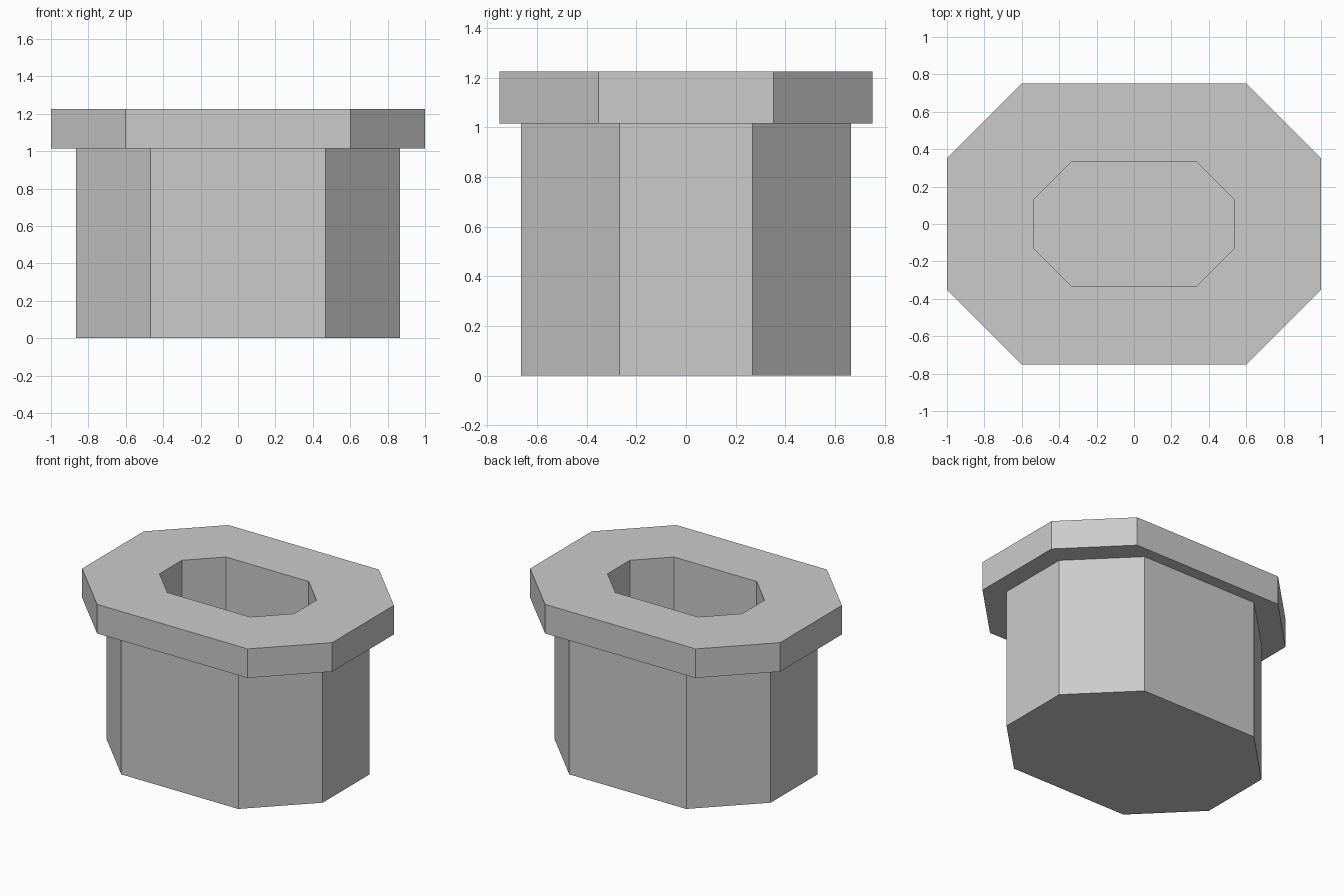
import bpy
import bmesh

cube = bpy.data.objects.get("Cube")
if cube:
    bpy.data.objects.remove(cube, do_unlink=True)

# Single flat grey
grey = bpy.data.materials.new("plain_grey")
grey.use_nodes = True
colour = (0.6, 0.6, 0.6, 1)
grey.diffuse_color = colour
grey.node_tree.nodes["Principled BSDF"].inputs["Base Color"].default_value = colour


def octagon(bm, half_x, half_y, corner, z):
    """Rectangle with chamfered corners, counter-clockwise."""
    a, b = half_x - corner, half_y - corner
    quarter = [(half_x, b), (a, half_y)]
    mirrored = [(-x, y) for x, y in reversed(quarter)]
    half = quarter + mirrored
    points = half + [(-x, -y) for x, y in half]
    return [bm.verts.new((x, y, z)) for x, y in points]


LIP_BOTTOM, TOP, FLOOR = 1.015, 1.225, 0.2
body = (0.865, 0.665, 0.397)
lip = (1.0, 0.75, 0.398)
hole = (0.538, 0.335, 0.207)

# Continuous skin: body, overhanging lip, rim and recess
bm = bmesh.new()
rings = [octagon(bm, *size, z) for size, z in (
    (body, 0), (body, LIP_BOTTOM),
    (lip, LIP_BOTTOM), (lip, TOP),
    (hole, TOP), (hole, FLOOR))]
for low, high in zip(rings, rings[1:]):
    for i in range(len(low)):
        j = (i + 1) % len(low)
        bm.faces.new((low[i], low[j], high[j], high[i]))

# Closed underside and recess floor
bm.faces.new(reversed(rings[0]))
bm.faces.new(rings[-1])
bmesh.ops.recalc_face_normals(bm, faces=bm.faces)

mesh = bpy.data.meshes.new("lipped_planter")
bm.to_mesh(mesh)
bm.free()
mesh.materials.append(grey)
planter = bpy.data.objects.new("lipped_planter", mesh)
bpy.context.collection.objects.link(planter)
